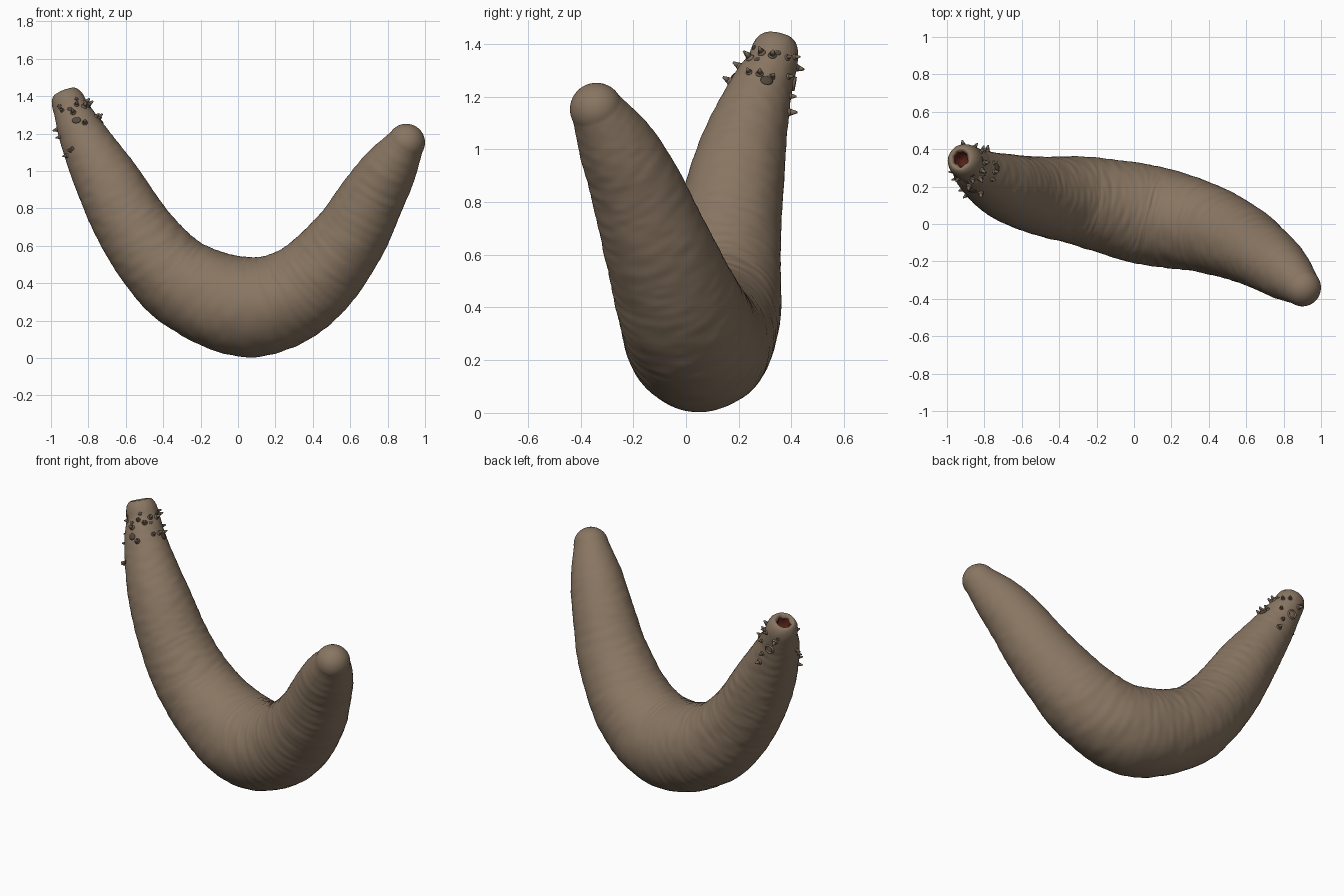
import bpy, bmesh, math, random
from mathutils import Vector, Matrix, noise
from mathutils.bvhtree import BVHTree

random.seed(4)
if "Cube" in bpy.data.objects:
    bpy.data.objects.remove(bpy.data.objects["Cube"])


def material(name, color):
    mat = bpy.data.materials.new(name)
    mat.use_nodes = True
    mat.diffuse_color = (*color, 1)
    bsdf = mat.node_tree.nodes["Principled BSDF"]
    bsdf.inputs["Base Color"].default_value = (*color, 1)
    bsdf.inputs["Roughness"].default_value = 0.8
    return mat


skin = material("brown skin", (0.25, 0.18, 0.122))
dark_skin = material("dark wart brown", (0.085, 0.065, 0.048))
wart_skin = material("wart brown", (0.2, 0.145, 0.1))
flesh = material("mouth red", (0.095, 0.016, 0.01))


def finish(bm, name, mats):
    mesh = bpy.data.meshes.new(name)
    bmesh.ops.recalc_face_normals(bm, faces=bm.faces)
    bm.to_mesh(mesh)
    obj = bpy.data.objects.new(name, mesh)
    bpy.context.collection.objects.link(obj)
    for mat in mats:
        mesh.materials.append(mat)
    for poly in mesh.polygons:
        poly.use_smooth = True
    return obj


# Spine of the body from head to tail: x, y, z, radius
SPINE = [Vector(p) for p in (
    (-0.895, 0.33, 1.335, 0.094), (-0.825, 0.268, 1.18, 0.13),
    (-0.69, 0.20, 0.93, 0.177), (-0.525, 0.155, 0.65, 0.205),
    (-0.30, 0.125, 0.405, 0.236), (0.04, 0.055, 0.272, 0.266),
    (0.33, -0.008, 0.36, 0.244), (0.57, -0.10, 0.61, 0.207),
    (0.73, -0.20, 0.88, 0.171), (0.815, -0.267, 1.02, 0.145),
    (0.9, -0.34, 1.152, 0.1))]


def spline(points, steps):
    """Catmull-Rom samples through the points."""
    pts = [2 * points[0] - points[1], *points, 2 * points[-1] - points[-2]]
    out = []
    for a, b, c, d in zip(pts, pts[1:], pts[2:], pts[3:]):
        for i in range(steps):
            t = i / steps
            out.append(b + (c - a) * t / 2 + (2 * a - 5 * b + 4 * c - d) * t * t / 2
                       + (3 * b - a - 3 * c + d) * t ** 3 / 2)
    return out + [points[-1]]


path = spline(SPINE, 46)
SIDES = 72
bm = bmesh.new()


def ring(center, axis, radius, rough):
    """Ring of vertices; rough maps an outward direction and point to a bump."""
    side = Vector((0, 1, 0))
    side = (side - axis * side.dot(axis)).normalized()
    up = axis.cross(side)
    verts = []
    for i in range(SIDES):
        a = math.tau * i / SIDES
        out = side * math.cos(a) + up * math.sin(a)
        bump = rough(out, center + out * radius)
        verts.append(bm.verts.new(center + out * (radius + bump)))
    return verts


def axis_at(i):
    a, b = path[max(i - 1, 0)], path[min(i + 1, len(path) - 1)]
    return (b - a).to_3d().normalized()


# Mouth and rounded snout, from the throat outwards
head, tail = path[0], path[-1]
head_axis = Vector((0.36, -0.2, -0.92)).normalized()
rings = []
for depth, radius in ((-0.02, 0.012), (-0.03, 0.03), (-0.06, 0.038), (-0.08, 0.042),
                      (-0.091, 0.047), (-0.096, 0.054), (-0.094, 0.062),
                      (-0.086, 0.071), (-0.07, 0.081), (-0.05, 0.088), (-0.025, 0.092)):
    ragged = 0.014 if radius < 0.045 else 0.002
    rings.append(ring(head.to_3d() + head_axis * depth, head_axis, radius,
                      lambda out, p: ragged * noise.noise(p * 40)))
MOUTH_RINGS = 3

# Long tapered body with fine wrinkles running around it
along = 0.0
for i, p in enumerate(path):
    along += (p - path[max(i - 1, 0)]).to_3d().length
    size = 0.001 + 0.0025 * math.sin(math.pi * i / (len(path) - 1))
    axis = head_axis.lerp(axis_at(i), min(i / 20, 1)).normalized()
    rings.append(ring(p.to_3d(), axis, p.w, lambda out, q: size * (
        noise.noise(Vector((along * 28, out.y * 2.5, out.z * 2.5 + out.x)))
        + noise.noise(q * 5))))

# Rounded tail tip
tail_axis = axis_at(len(path) - 1)
for i in range(1, 12):
    a = math.pi / 2 * i / 12
    rings.append(ring(tail.to_3d() + tail_axis * tail.w * math.sin(a), tail_axis,
                      tail.w * math.cos(a), lambda out, p: 0.001 * noise.noise(p * 9)))

for j, (r0, r1) in enumerate(zip(rings, rings[1:])):
    for i in range(SIDES):
        k = (i + 1) % SIDES
        face = bm.faces.new((r0[i], r0[k], r1[k], r1[i]))
        face.material_index = 1 if j < MOUTH_RINGS else 0
bm.faces.new(rings[0]).material_index = 1
bm.faces.new(rings[-1])
bmesh.ops.recalc_face_normals(bm, faces=bm.faces)
surface = BVHTree.FromBMesh(bm)
finish(bm, "worm_body", [skin, flesh])
bm.free()


def on_skin(point):
    """Transform sitting on the skin nearest a point, z along the normal."""
    loc, normal, _, _ = surface.find_nearest(Vector(point))
    return Matrix.Translation(loc) @ normal.to_track_quat("Z", "Y").to_matrix().to_4x4()


# Pointed warts scattered round the neck
WARTS = (
    (-0.97, 0.28, 1.22), (-0.96, 0.24, 1.18), (-0.93, 0.18, 1.08), (-0.90, 0.15, 1.11),
    (-0.95, 0.23, 1.33), (-0.86, 0.22, 1.37), (-0.82, 0.24, 1.35), (-0.80, 0.28, 1.38),
    (-0.78, 0.33, 1.37), (-0.76, 0.24, 1.29), (-0.73, 0.28, 1.30), (-0.74, 0.33, 1.28),
    (-0.79, 0.41, 1.36), (-0.78, 0.42, 1.28), (-0.80, 0.43, 1.20), (-0.78, 0.42, 1.14),
    (-0.92, 0.45, 1.30), (-0.88, 0.21, 1.31), (-0.82, 0.18, 1.25), (-0.84, 0.43, 1.35))
bm = bmesh.new()
for point in WARTS:
    size = random.uniform(0.7, 1.05)
    place = on_skin(point) @ Matrix.Scale(size, 4)
    for low, high, r0, r1 in ((-0.006, 0.009, 0.019, 0.012), (0.009, 0.032, 0.012, 0.004)):
        bmesh.ops.create_cone(bm, cap_ends=True, segments=12, radius1=r0, radius2=r1,
                              depth=high - low,
                              matrix=place @ Matrix.Translation((0, 0, (low + high) / 2)))
finish(bm, "neck_warts", [wart_skin])
bm.free()

# Flat dark pits between the warts
PITS = ((-0.86, 0.2, 1.26, 0.024), (-0.90, 0.22, 1.335, 0.014), (-0.96, 0.25, 1.345, 0.015),
        (-0.86, 0.25, 1.39, 0.012), (-0.89, 0.14, 1.12, 0.014), (-0.80, 0.27, 1.34, 0.012),
        (-0.80, 0.35, 1.37, 0.014), (-0.75, 0.30, 1.25, 0.025), (-0.94, 0.43, 1.33, 0.012))
bm = bmesh.new()
for *point, radius in PITS:
    bmesh.ops.create_uvsphere(bm, u_segments=16, v_segments=8, radius=radius,
                              matrix=on_skin(point) @ Matrix.Diagonal((1, 0.8, 0.25, 1)))
finish(bm, "neck_pits", [dark_skin])
bm.free()

# Low sucker ring on the back of the neck
bm = bmesh.new()
place = on_skin((-0.87, 0.45, 1.24))
loops = []
for radius, height in ((0.03, -0.004), (0.027, 0.007), (0.022, 0.007), (0.019, -0.004)):
    loops.append([bm.verts.new(place @ Vector((radius * math.cos(math.tau * i / 24),
                                               radius * math.sin(math.tau * i / 24), height)))
                  for i in range(24)])
for r0, r1 in zip(loops, loops[1:]):
    for i in range(24):
        k = (i + 1) % 24
        bm.faces.new((r0[i], r0[k], r1[k], r1[i]))
finish(bm, "neck_sucker", [skin])
bm.free()
